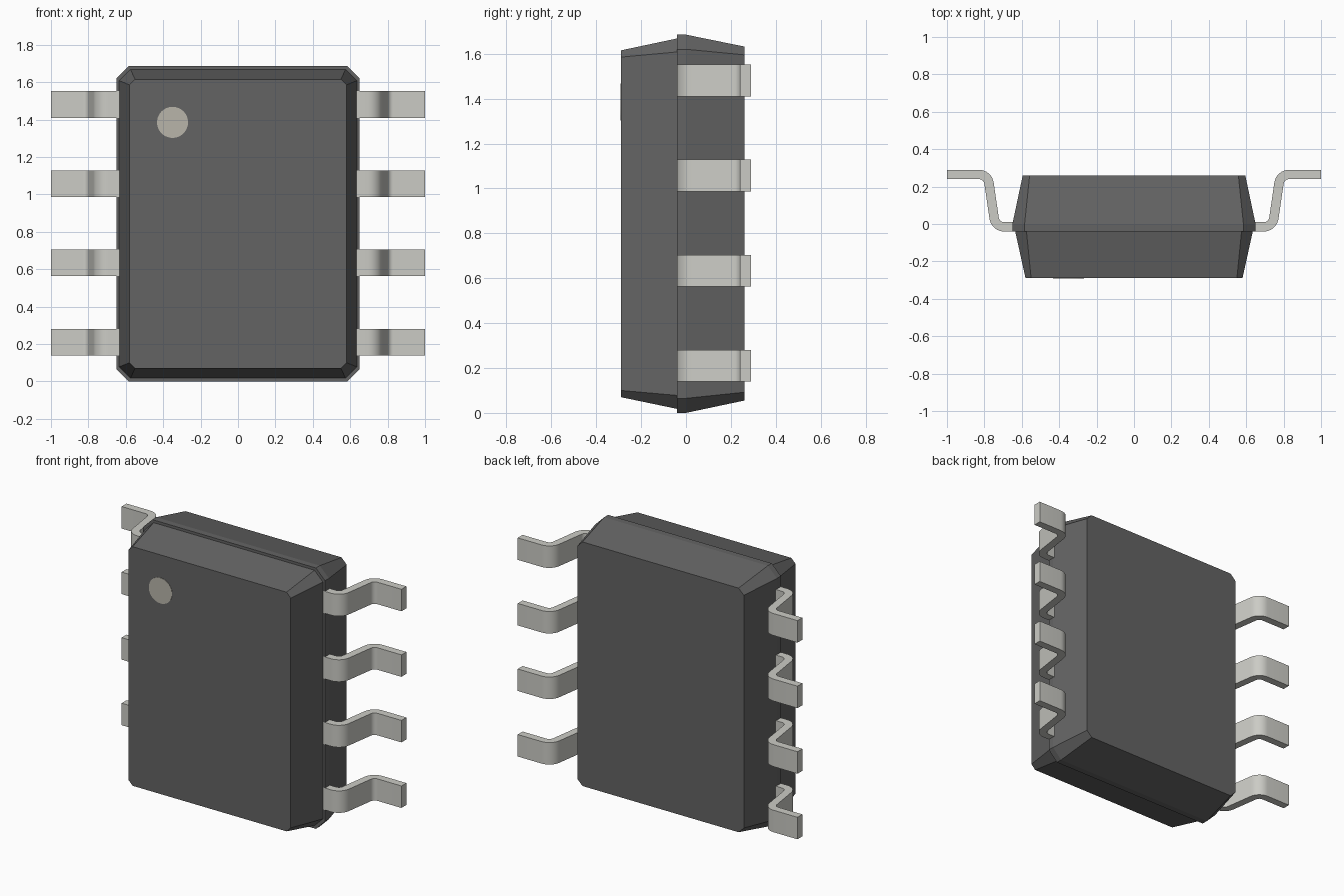
import bpy, bmesh, math
from mathutils import Vector

if "Cube" in bpy.data.objects:
    bpy.data.objects.remove(bpy.data.objects["Cube"])


def make_object(name, bm, colour):
    bmesh.ops.recalc_face_normals(bm, faces=bm.faces)
    mesh = bpy.data.meshes.new(name)
    bm.to_mesh(mesh)
    bm.free()
    obj = bpy.data.objects.new(name, mesh)
    bpy.context.collection.objects.link(obj)
    mat = bpy.data.materials.new(name + "_colour")
    mat.diffuse_color = (*colour, 1)
    mat.use_nodes = True
    mat.node_tree.nodes["Principled BSDF"].inputs["Base Color"].default_value = mat.diffuse_color
    mesh.materials.append(mat)
    return obj


def loft(bm, rings):
    """Skin matching closed rings of points and cap both ends."""
    loops = [[bm.verts.new(p) for p in ring] for ring in rings]
    n = len(loops[0])
    for a, b in zip(loops, loops[1:]):
        for i in range(n):
            j = (i + 1) % n
            bm.faces.new((a[i], a[j], b[j], b[i]))
    bm.faces.new(loops[0])
    bm.faces.new(loops[-1])


def octagon(y, hx, z0, z1, c):
    """Rectangle with chamfered corners at depth y."""
    half = [(hx, z0 + c), (hx, z1 - c), (hx - c, z1)]
    return [(x, y, z) for x, z in
            half + [(c - hx, z1), (-hx, z1 - c), (-hx, z0 + c), (c - hx, z0), (hx - c, z0)]]


def fillet(a, corner, b, radius, steps=8):
    """Arc points rounding a corner of a 2D path."""
    u, v = (a - corner).normalized(), (b - corner).normalized()
    half = u.angle(v) / 2
    centre = corner + (u + v).normalized() * radius / math.sin(half)
    start = corner + u * radius / math.tan(half) - centre
    end = corner + v * radius / math.tan(half) - centre
    total = math.pi - 2 * half
    return [centre + (start * math.sin((1 - t) * total) + end * math.sin(t * total)) / math.sin(total)
            for t in (i / steps for i in range(steps + 1))]


# Tapered package body with a stepped parting line
bm = bmesh.new()
loft(bm, [octagon(*r) for r in (
    (-0.29, 0.58, 0.07, 1.615, 0.03),
    (-0.04, 0.635, 0.018, 1.668, 0.06),
    (-0.04, 0.65, 0.0, 1.685, 0.065),
    (0.0, 0.65, 0.0, 1.685, 0.065),
    (0.26, 0.595, 0.055, 1.632, 0.037))])
make_object("package_body", bm, (0.127, 0.127, 0.127))

# Round orientation mark on the front face
bm = bmesh.new()
disc = [[(-0.35 + 0.083 * math.cos(i * math.tau / 48), y, 1.385 + 0.083 * math.sin(i * math.tau / 48))
         for i in range(48)] for y in (-0.292, -0.285)]
loft(bm, disc)
make_object("orientation_dot", bm, (0.48, 0.46, 0.40))

# Bent lead: rounded centre line thickened into a strip
path = [Vector(p) for p in ((0.632, -0.0155), (0.741, -0.0155), (0.782, 0.265), (1.0, 0.265))]
line = ([path[0]] + fillet(path[0], path[1], path[2], 0.055)
        + fillet(path[1], path[2], path[3], 0.055) + [path[3]])
z0, z1, thick = 0.139, 0.281, 0.025
rings = []
for i, p in enumerate(line):
    d = (line[min(i + 1, len(line) - 1)] - line[max(i - 1, 0)]).normalized()
    if i in (1, len(line) - 2):
        d = Vector((1, 0))
    n = Vector((-d.y, d.x)) * thick
    rings.append([(*(p + n), z0), (*(p + n), z1), (*(p - n), z1), (*(p - n), z0)])
bm = bmesh.new()
loft(bm, rings)
leads = make_object("leads", bm, (0.60, 0.60, 0.56))
bpy.context.view_layer.objects.active = leads
leads.select_set(True)
bpy.ops.object.shade_smooth_by_angle(angle=math.radians(30))

# Four leads per side, mirrored across the package
array = leads.modifiers.new("row", 'ARRAY')
array.count = 4
array.use_relative_offset = False
array.use_constant_offset = True
array.constant_offset_displace = (0, 0, 0.4235)
leads.modifiers.new("both_sides", 'MIRROR')
